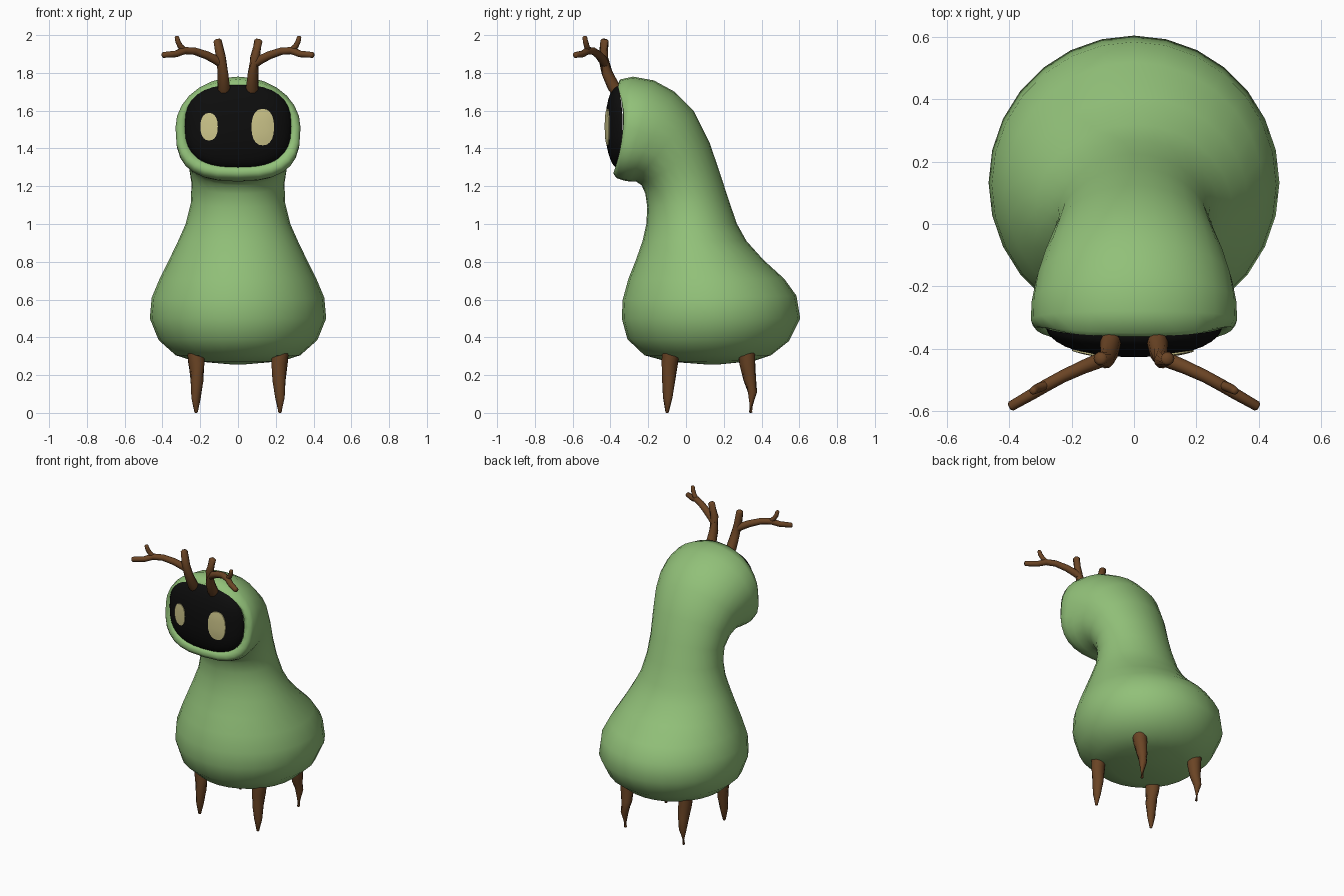
import bpy, bmesh, math
from mathutils import Vector

if "Cube" in bpy.data.objects:
    bpy.data.objects.remove(bpy.data.objects["Cube"])


def material(name, color):
    m = bpy.data.materials.new(name)
    m.diffuse_color = (*color, 1)
    m.use_nodes = True
    m.node_tree.nodes["Principled BSDF"].inputs["Base Color"].default_value = m.diffuse_color
    return m


GREEN = material("leaf green", (0.285, 0.53, 0.19))
BROWN = material("bark brown", (0.145, 0.058, 0.018))
BLACK = material("mask black", (0.004, 0.004, 0.004))
CREAM = material("eye cream", (0.62, 0.57, 0.26))


def loft(bm, rings, cap_start=True, cap_end=True):
    """Skin a list of closed rings of points."""
    vs = [[bm.verts.new(p) for p in r] for r in rings]
    n = len(vs[0])
    for a, b in zip(vs, vs[1:]):
        for i in range(n):
            j = (i + 1) % n
            bm.faces.new((a[i], a[j], b[j], b[i]))
    if cap_start:
        bm.faces.new(vs[0][::-1])
    if cap_end:
        bm.faces.new(vs[-1])


def finish(bm, name, mat, angle=60):
    bmesh.ops.recalc_face_normals(bm, faces=bm.faces[:])
    me = bpy.data.meshes.new(name)
    bm.to_mesh(me)
    bm.free()
    ob = bpy.data.objects.new(name, me)
    bpy.context.collection.objects.link(ob)
    me.materials.append(mat)
    bpy.ops.object.select_all(action='DESELECT')
    ob.select_set(True)
    bpy.context.view_layer.objects.active = ob
    bpy.ops.object.shade_smooth_by_angle(angle=math.radians(angle))
    return ob


def spow(v, n):
    return math.copysign(abs(v) ** (2 / n), v)


# Body: rings given by front point (y, z), back point (y, z) and half width
BODY = [
    (0.10, .257, 0.18, .257, .04), (-.10, .272, .36, .275, .23),
    (-.22, .305, .45, .305, .33), (-.31, .39, .545, .38, .42),
    (-.34, .50, .605, .50, .467), (-.335, .60, .585, .62, .457),
    (-.305, .71, .52, .71, .415), (-.265, .81, .41, .81, .365),
    (-.23, .91, .32, .91, .317), (-.21, 1.0, .27, 1.0, .277),
    (-.205, 1.09, .225, 1.13, .25), (-.215, 1.16, .18, 1.27, .246),
    (-.235, 1.205, .125, 1.43, .262), (-.265, 1.225, .04, 1.60, .29),
    (-.30, 1.225, -.06, 1.70, .315), (-.33, 1.23, -.17, 1.76, .329),
    (-.368, 1.243, -.28, 1.78, .331), (-.385, 1.268, -.35, 1.765, .318),
    (-.372, 1.30, -.362, 1.735, .282), (-.33, 1.31, -.33, 1.72, .27),
]
SEG = 28
rings = []
for k, (fy, fz, by, bz, w) in enumerate(BODY):
    n_front = 2 + 0.8 * min(max((k - 11) / 4, 0), 1)   # squarer chin
    n_back = 2.6 if k >= 18 else 2                     # squarer opening
    sag = 0.035 if k >= 17 else (0.015 if k == 16 else 0)
    ring = []
    for i in range(SEG):
        t = 2 * math.pi * i / SEG
        c, s = math.cos(t), math.sin(t)
        n = n_front if c < 0 else n_back
        c, s = spow(c, n), spow(s, n)
        ring.append((w * s,
                     (fy + by) / 2 + c * (by - fy) / 2 + sag * (1 - c * c),
                     (fz + bz) / 2 + c * (bz - fz) / 2))
    rings.append(ring)
bm = bmesh.new()
loft(bm, rings, cap_end=False)
finish(bm, "body", GREEN, 80)

# Face mask: bulging rounded plate in the hood opening
MZ, MW, MH = 1.517, .282, .22


def dome(x, z):
    u, v = abs(x) / MW, abs(z - MZ) / MH
    r = min(u ** 2.6 + v ** 2.6, 1)
    return -.335 - .025 * v * v * r - .092 * (1 - r) ** .6


bm = bmesh.new()
rings = []
for q in (1, .985, .95, .88, .78, .64, .48, .3, .1):
    ring = []
    for i in range(32):
        t = 2 * math.pi * i / 32
        x = MW * q * spow(math.sin(t), 2.6)
        z = MZ + MH * q * spow(math.cos(t), 2.6)
        ring.append((x, dome(x, z), z))
    rings.append(ring)
loft(bm, rings, cap_start=False)
finish(bm, "face_mask", BLACK, 80)

# Eyes: thin plates that follow the mask, one larger than the other
for name, ex, ez, rx, rz in (("small_eye", -.153, 1.515, .046, .073),
                             ("large_eye", .131, 1.513, .06, .097)):
    bm = bmesh.new()
    rings = []
    for q, lift in ((1, -.001), (1, .005), (.7, .005), (.35, .005)):
        ring = []
        for i in range(20):
            t = 2 * math.pi * i / 20
            x = ex + rx * q * spow(math.sin(t), 2.3)
            z = ez + rz * q * spow(math.cos(t), 2.3)
            ring.append((x, dome(x, z) - lift, z))
        rings.append(ring)
    loft(bm, rings, cap_start=False)
    finish(bm, name, CREAM, 50)


def tube(bm, path, side, seg=10):
    """Tapered branch along (x, y, z, radius) points; side mirrors x."""
    pts = [Vector((p[0] * side, p[1], p[2])) for p in path]
    rings = []
    for i, p in enumerate(pts):
        d = pts[min(i + 1, len(pts) - 1)] - pts[max(i - 1, 0)]
        q = d.to_track_quat('Z', 'Y')
        r = path[i][3]
        rings.append([p + q @ Vector((r * math.cos(2 * math.pi * a / seg),
                                      r * math.sin(2 * math.pi * a / seg), 0))
                      for a in range(seg)])
    # small rounded tip
    tip = pts[-1] + (pts[-1] - pts[-2]).normalized() * path[-1][3] * .4
    rings.append([tip + (v - pts[-1]) * .6 for v in rings[-1]])
    loft(bm, rings)


STEM = [(.07, -.345, 1.675, .034), (.076, -.385, 1.73, .033),
        (.08, -.418, 1.80, .029), (.09, -.438, 1.88, .026),
        (.108, -.432, 1.97, .022)]
BRANCH = [(.08, -.425, 1.84, .02), (.115, -.44, 1.868, .024),
          (.165, -.46, 1.893, .022), (.23, -.49, 1.915, .02),
          (.285, -.52, 1.918, .02), (.33, -.548, 1.90, .018),
          (.395, -.585, 1.895, .016)]
TINE = [(.275, -.515, 1.915, .014), (.305, -.525, 1.94, .015),
        (.318, -.532, 1.965, .014), (.324, -.536, 1.99, .012)]
FRONT_LEG = [(.222, -.082, .315, .046), (.22, -.086, .26, .043),
             (.217, -.092, .17, .035), (.222, -.097, .08, .025),
             (.222, -.10, .004, .009)]
BACK_LEG = [(.222, .32, .315, .046), (.22, .325, .26, .043),
            (.217, .337, .18, .034), (.222, .352, .11, .025),
            (.222, .342, .004, .009)]

# Antlers and legs, mirrored left and right
for side, label in ((-1, "left"), (1, "right")):
    bm = bmesh.new()
    for path in (STEM, BRANCH, TINE):
        tube(bm, path, side)
    finish(bm, label + "_antler", BROWN)
    for name, path in (("front_leg", FRONT_LEG), ("back_leg", BACK_LEG)):
        bm = bmesh.new()
        tube(bm, path, side, 12)
        finish(bm, label + "_" + name, BROWN)
